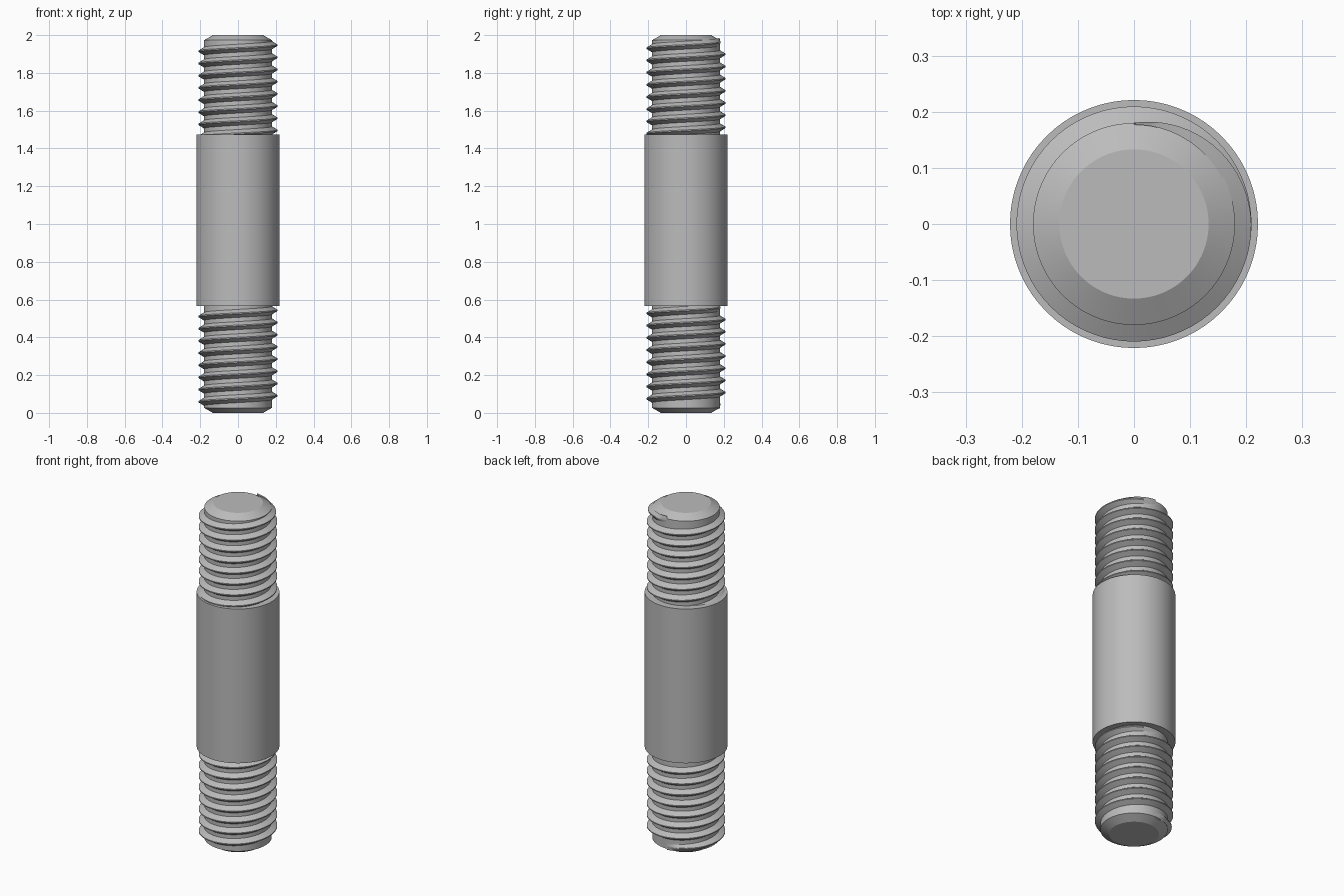
import bpy, bmesh, math

cube = bpy.data.objects.get("Cube")
if cube:
    bpy.data.objects.remove(cube, do_unlink=True)

SEGMENTS = 72
CORE, CREST, BODY = 0.18, 0.209, 0.221
PITCH = 0.0645

steel = bpy.data.materials.new("grey_steel")
steel.use_nodes = True
colour = (0.5, 0.5, 0.5, 1)
steel.diffuse_color = colour
steel.node_tree.nodes["Principled BSDF"].inputs["Base Color"].default_value = colour


def finish(bm, name):
    """Turn a bmesh into a smooth-shaded steel object with sharp edges kept."""
    bmesh.ops.recalc_face_normals(bm, faces=bm.faces)
    mesh = bpy.data.meshes.new(name)
    bm.to_mesh(mesh)
    bm.free()
    mesh.materials.append(steel)
    obj = bpy.data.objects.new(name, mesh)
    bpy.context.collection.objects.link(obj)
    bpy.ops.object.select_all(action="DESELECT")
    obj.select_set(True)
    bpy.context.view_layer.objects.active = obj
    bpy.ops.object.shade_smooth_by_angle(angle=math.radians(20))
    return obj


def bridge(bm, a, b):
    """Join two closed rings of vertices with quads."""
    n = len(a)
    for i in range(n):
        j = (i + 1) % n
        bm.faces.new((a[i], a[j], b[j], b[i]))


def lathe(name, profile):
    """Revolve (radius, height) points and cap both ends."""
    bm = bmesh.new()
    rings = []
    for r, z in profile:
        angles = [math.tau * i / SEGMENTS for i in range(SEGMENTS)]
        rings.append([bm.verts.new((r * math.cos(a), r * math.sin(a), z)) for a in angles])
    for low, high in zip(rings, rings[1:]):
        bridge(bm, low, high)
    bm.faces.new(rings[0])
    bm.faces.new(rings[-1])
    return finish(bm, name)


def thread(name, start, turns):
    """Right-hand helical ridge that runs out into the core at both ends."""
    bm = bmesh.new()
    steps = turns * SEGMENTS
    run_out = SEGMENTS * 0.28
    half_base, half_crest = 0.023, 0.003
    rings = []
    for i in range(steps + 1):
        a = math.pi / 2 + math.tau * i / SEGMENTS
        z = start + PITCH * i / SEGMENTS
        grow = min(1, i / run_out, (steps - i) / run_out)
        tip = CORE + 0.0005 + (CREST - CORE) * math.sin(grow * math.pi / 2)
        root = CORE - 0.003
        section = [(root, -half_base), (tip, -half_crest), (tip, half_crest), (root, half_base)]
        rings.append([bm.verts.new((r * math.cos(a), r * math.sin(a), z + h)) for r, h in section])
    for a, b in zip(rings, rings[1:]):
        bridge(bm, a, b)
    bm.faces.new(rings[0])
    bm.faces.new(rings[-1])
    return finish(bm, name)


# Stud: chamfered threaded ends and a thicker plain shank
lathe("stud_body", [
    (0.133, 0), (CORE, 0.027), (CORE, 0.565), (BODY, 0.565),
    (BODY, 1.474), (CORE, 1.474), (CORE, 1.973), (0.133, 2),
])

# Threads
thread("lower_thread", 0.043, 8)
thread("upper_thread", 1.963 - 8 * PITCH, 8)
